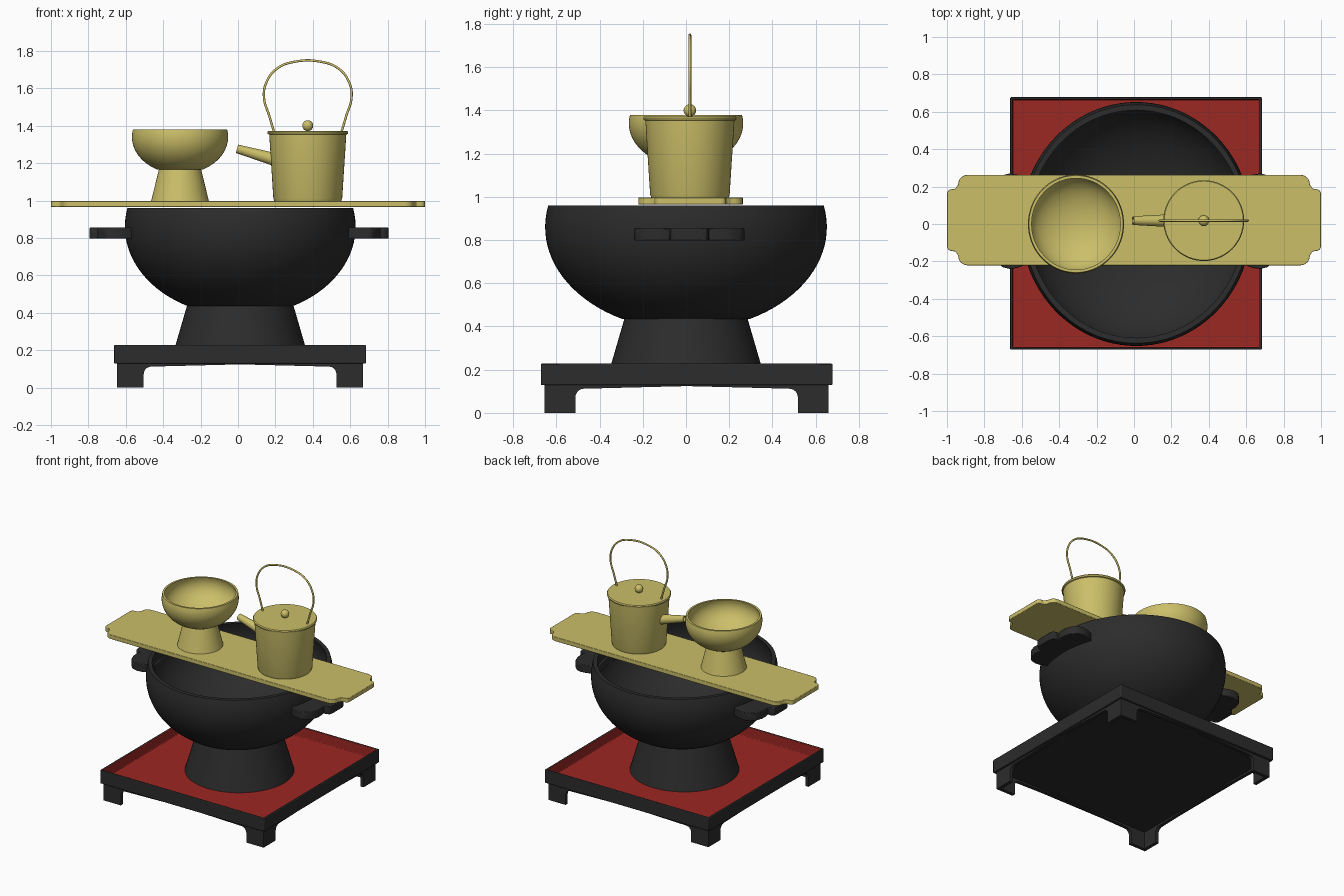
import bpy, bmesh, math
from mathutils import Vector, Matrix

if "Cube" in bpy.data.objects:
    bpy.data.objects.remove(bpy.data.objects["Cube"])


def material(name, rgb):
    m = bpy.data.materials.new(name)
    m.diffuse_color = (*rgb, 1)
    m.use_nodes = True
    m.node_tree.nodes["Principled BSDF"].inputs["Base Color"].default_value = m.diffuse_color
    return m


BLACK = material("black_lacquer", (0.025, 0.025, 0.025))
RED = material("red_lacquer", (0.33, 0.02, 0.016))
GOLD = material("brass", (0.60, 0.52, 0.14))


def finish(name, bm, mats, loc=(0, 0, 0), bevel=0, angle=35):
    bmesh.ops.recalc_face_normals(bm, faces=bm.faces[:])
    for f in bm.faces:
        f.smooth = True
    for e in bm.edges:
        e.smooth = e.calc_face_angle(0) < math.radians(angle)
    me = bpy.data.meshes.new(name)
    bm.to_mesh(me)
    bm.free()
    for m in mats:
        me.materials.append(m)
    ob = bpy.data.objects.new(name, me)
    ob.location = loc
    bpy.context.collection.objects.link(ob)
    if bevel:
        b = ob.modifiers.new("bevel", "BEVEL")
        b.width, b.segments, b.limit_method = bevel, 2, "ANGLE"
    return ob


def lathe(name, profile, mat, loc, sy=1, n=72):
    """Revolve an (r, z) profile that starts and ends on the axis."""
    bm = bmesh.new()
    vs = [bm.verts.new((r, 0, z)) for r, z in profile]
    es = [bm.edges.new(p) for p in zip(vs, vs[1:])]
    bmesh.ops.spin(bm, geom=vs + es, cent=(0, 0, 0), axis=(0, 0, 1),
                   angle=math.tau, steps=n, use_duplicate=False)
    bmesh.ops.remove_doubles(bm, verts=bm.verts[:], dist=1e-5)
    bmesh.ops.scale(bm, vec=(1, sy, 1), verts=bm.verts[:])
    return finish(name, bm, [mat], loc)


def slab(name, outline, z0, z1, mat, loc=(0, 0, 0), matrix=None, bevel=0):
    """Extrude a 2D outline from z0 to z1, optionally turned by a matrix."""
    bm = bmesh.new()
    face = bm.faces.new([bm.verts.new((x, y, z0)) for x, y in outline])
    ext = bmesh.ops.extrude_face_region(bm, geom=[face])
    up = [v for v in ext["geom"] if isinstance(v, bmesh.types.BMVert)]
    bmesh.ops.translate(bm, vec=(0, 0, z1 - z0), verts=up)
    if matrix:
        bm.transform(matrix)
    return finish(name, bm, [mat], loc, bevel)


def bowl_profile(r, zc, b, z_low, z_rim, wall, floor, n=16):
    """Elliptical bowl wall: outside from the base up, then back down inside."""
    t0, t1 = math.asin((zc - z_low) / b), math.asin((zc - z_rim) / b)
    out = [(r * math.cos(t0 + (t1 - t0) * i / n), zc - b * math.sin(t0 + (t1 - t0) * i / n))
           for i in range(n + 1)]
    bi = zc - floor
    t1 = math.asin((zc - z_rim) / bi)
    ts = [t1 + (math.pi / 2 - t1) * i / n for i in range(n)]
    inner = [((r - wall) * math.cos(t), zc - bi * math.sin(t)) for t in ts]
    return [(0, z_low)] + out + inner + [(0, floor)]


def arc(cx, cy, r, a0, a1, n=6):
    return [(cx + r * math.cos(math.radians(a0 + (a1 - a0) * i / n)),
             cy + r * math.sin(math.radians(a0 + (a1 - a0) * i / n))) for i in range(n + 1)]


# Tray with a red recessed inside
bm = bmesh.new()
bmesh.ops.create_cube(bm, size=1, matrix=Matrix.Diagonal((1.346, 1.35, 0.1, 1)))
top = max(bm.faces, key=lambda f: f.calc_center_median().z)
bmesh.ops.inset_region(bm, faces=[top], thickness=0.018)
walls = bmesh.ops.inset_region(bm, faces=[top], thickness=0.001, depth=-0.075)["faces"]
for f in walls + [top]:
    f.material_index = 1
finish("tray", bm, [BLACK, RED], (0.011, 0.003, 0.178), bevel=0.005)

# Four bracket aprons, meeting as L-shaped feet at the corners
H, LEG = 0.657, 0.515
right = arc(LEG - 0.04, 0.072, 0.04, 0, 90)
apron = [(-H, 0), (-LEG, 0)] + [(-x, z) for x, z in right] + [(0, 0.124)] \
    + right[::-1] + [(LEG, 0), (H, 0), (H, 0.13), (-H, 0.13)]
stand = Matrix.Rotation(math.pi / 2, 4, 'X')
for i, side in enumerate(("front", "right", "back", "left")):
    slab(side + "_foot_apron", apron, H - 0.025, H, BLACK, (0.011, 0.003, 0),
         Matrix.Rotation(i * math.pi / 2, 4, 'Z') @ stand)

# Large dark bowl on a flared pedestal
CX = 0.012
lathe("bowl_pedestal", [(0, 0.145), (0.37, 0.145), (0.284, 0.44), (0, 0.44)], BLACK, (CX, 0, 0))
lathe("large_bowl", bowl_profile(0.617, 0.86, 0.477, 0.435, 0.96, 0.022, 0.465, 20),
      BLACK, (CX, 0, 0), sy=1.057, n=96)

# Three-lobed side handles
half = [(0.80, 0.055), (0.795, 0.078), (0.775, 0.09), (0.75, 0.09), (0.757, 0.12),
        (0.757, 0.165), (0.74, 0.215), (0.71, 0.245), (0.67, 0.255), (0.63, 0.25),
        (0.59, 0.235), (0.55, 0.21)]
trefoil = [(x, -y) for x, y in half[::-1]] + half + [(0.595, 0)]
for side, s in (("left", -1), ("right", 1)):
    slab(side + "_handle", [(s * x, y) for x, y in trefoil], 0.797, 0.855, BLACK,
         (0.005, 0.015, 0), bevel=0.004)

# Board laid across the bowl, with stepped rounded ends
q = arc(0.975, 0.14, 0.025, 0, 90, 4) + [(0.955, 0.168), (0.943, 0.185)] \
    + arc(0.89, 0.192, 0.05, 0, 90)
board = q + [(-x, y) for x, y in q[::-1]] + [(-x, -y) for x, y in q] + [(x, -y) for x, y in q[::-1]]
slab("board", board, 0.965, 0.997, GOLD, (0, 0.021, 0), bevel=0.003)

# Brass cup on a flared foot
lathe("cup_foot", [(0, 0.995), (0.155, 0.995), (0.112, 1.17), (0, 1.17)], GOLD, (-0.31, 0, 0))
lathe("cup", bowl_profile(0.257, 1.34, 0.198, 1.165, 1.38, 0.012, 1.18),
      GOLD, (-0.31, 0, 0), sy=1.03)

# Kettle body, lid edge and knob
KX, KY = 0.373, 0.018
lathe("kettle_body", [(0, 0.995), (0.178, 0.995), (0.184, 1.01), (0.206, 1.353), (0.214, 1.356),
                      (0.216, 1.366), (0.211, 1.373), (0, 1.373)], GOLD, (KX, KY, 0))
bm = bmesh.new()
bmesh.ops.create_uvsphere(bm, u_segments=24, v_segments=14, radius=0.029)
finish("lid_knob", bm, [GOLD], (KX, KY, 1.40))

# Tapered spout with an open tip
spout = lathe("spout", [(0, 0), (0.034, 0), (0.023, 0.2), (0.017, 0.2), (0.017, 0.16), (0, 0.16)],
              GOLD, (0.187, KY, 1.222), n=32)
spout.rotation_euler = Vector((-0.194, 0, 0.055)).to_track_quat('Z', 'Y').to_euler()

# Bail handle of thin round wire
pts = [(0.18, 1.365), (0.205, 1.45), (0.234, 1.55), (0.222, 1.63), (0.165, 1.705), (0.07, 1.742)]
path = [(-x, z) for x, z in pts] + pts[::-1]
cu = bpy.data.curves.new("bail_curve", "CURVE")
cu.dimensions, cu.bevel_depth, cu.bevel_resolution = "3D", 0.0065, 3
cu.resolution_u, cu.use_fill_caps = 8, True
sp = cu.splines.new("BEZIER")
sp.bezier_points.add(len(path) - 1)
for p, (x, z) in zip(sp.bezier_points, path):
    p.co = (x, 0, z)
    p.handle_left_type = p.handle_right_type = "AUTO"
cu.materials.append(GOLD)
bail = bpy.data.objects.new("bail_handle", cu)
bail.location = (KX, KY, 0)
bpy.context.collection.objects.link(bail)
